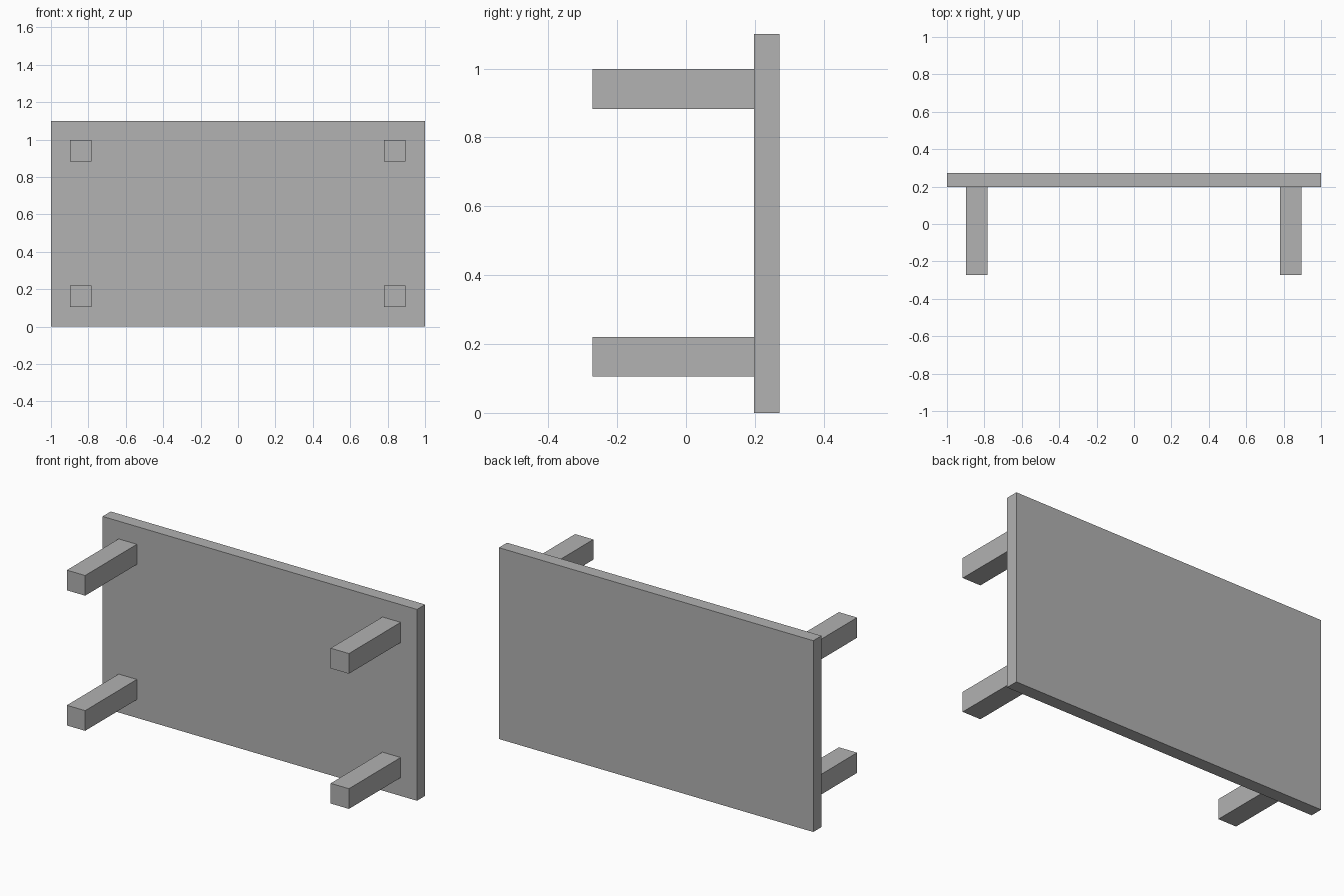
import bpy

cube = bpy.data.objects.get("Cube")
if cube:
    bpy.data.objects.remove(cube, do_unlink=True)

# Single plain grey
grey = bpy.data.materials.new("plain grey")
grey.use_nodes = True
colour = (0.445, 0.445, 0.445, 1)
grey.diffuse_color = colour
grey.node_tree.nodes["Principled BSDF"].inputs["Base Color"].default_value = colour


def box(name, low, high):
    """Add a box spanning two opposite corners."""
    centre = [(a + b) / 2 for a, b in zip(low, high)]
    bpy.ops.mesh.primitive_cube_add(size=1, location=centre)
    obj = bpy.context.object
    obj.name = name
    obj.scale = [b - a for a, b in zip(low, high)]
    bpy.ops.object.transform_apply(location=False, rotation=False, scale=True)
    obj.data.materials.append(grey)
    return obj


FRONT, PANEL, BACK = -0.272, 0.198, 0.272
HALF = 0.058

# Table top standing on its long edge
box("table_top", (-1, PANEL, 0), (1, BACK, 1.1))

# Four square legs pointing forward
for side, x in (("right", -0.84), ("left", 0.838)):
    for level, z in (("lower", 0.163), ("upper", 0.94)):
        box(f"{level}_{side}_leg",
            (x - HALF, FRONT, z - HALF), (x + HALF, PANEL, z + HALF))
